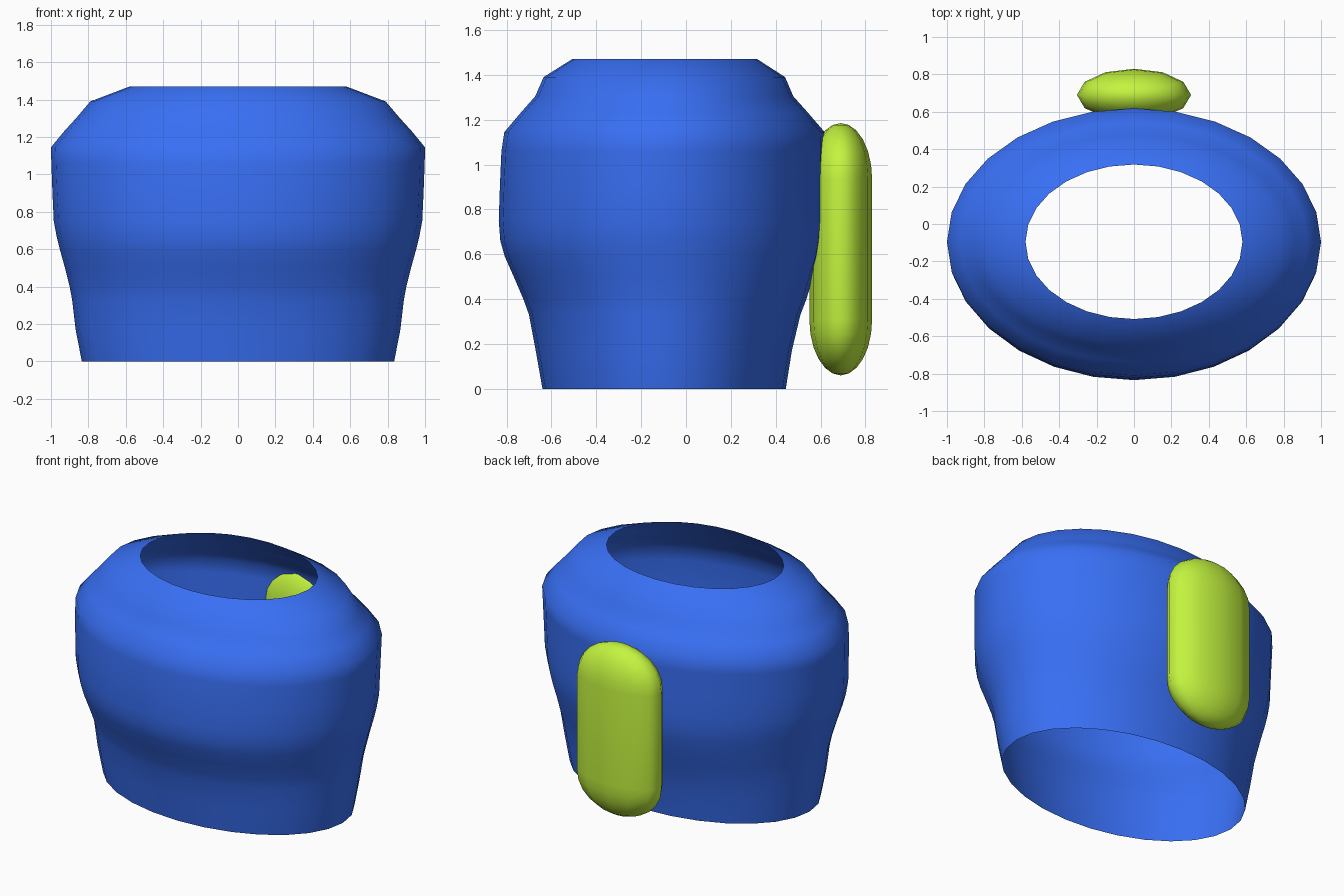
import bpy, bmesh
from math import sin, cos, pi

if "Cube" in bpy.data.objects:
    bpy.data.objects.remove(bpy.data.objects["Cube"])


def loft(name, rings, sides, color, poles=None):
    """Skin a stack of elliptical rings (z, half_x, y_min, y_max)."""
    bm = bmesh.new()
    loops = []
    for z, rx, y0, y1 in rings:
        cy, ry = (y0 + y1) / 2, (y1 - y0) / 2
        loops.append([bm.verts.new((rx * cos(2 * pi * i / sides),
                                    cy + ry * sin(2 * pi * i / sides), z))
                      for i in range(sides)])
    for a, b in zip(loops, loops[1:]):
        for i in range(sides):
            j = (i + 1) % sides
            bm.faces.new((a[i], a[j], b[j], b[i]))
    if poles:
        low, high = (bm.verts.new(p) for p in poles)
        for i in range(sides):
            j = (i + 1) % sides
            bm.faces.new((low, loops[0][j], loops[0][i]))
            bm.faces.new((high, loops[-1][i], loops[-1][j]))
    me = bpy.data.meshes.new(name)
    bm.to_mesh(me)
    bm.free()
    me.polygons.foreach_set("use_smooth", [True] * len(me.polygons))
    mat = bpy.data.materials.new(name + "_paint")
    mat.diffuse_color = color
    mat.use_nodes = True
    mat.node_tree.nodes["Principled BSDF"].inputs["Base Color"].default_value = mat.diffuse_color
    me.materials.append(mat)
    ob = bpy.data.objects.new(name, me)
    bpy.context.collection.objects.link(ob)
    return ob


# Open torso shell, leaning slightly towards the front
torso = [
    (0.00, 0.835, -0.640, 0.445),
    (0.17, 0.868, -0.670, 0.472),
    (0.33, 0.887, -0.700, 0.510),
    (0.40, 0.900, -0.725, 0.537),
    (0.50, 0.925, -0.768, 0.567),
    (0.59, 0.950, -0.808, 0.595),
    (0.66, 0.968, -0.828, 0.608),
    (0.75, 0.985, -0.835, 0.615),
    (0.90, 0.992, -0.830, 0.615),
    (1.06, 0.998, -0.823, 0.618),
    (1.145, 1.00, -0.810, 0.618),
    (1.23, 0.930, -0.738, 0.545),
    (1.305, 0.862, -0.672, 0.478),
    (1.39, 0.790, -0.635, 0.442),
    (1.47, 0.580, -0.508, 0.318),
]
loft("torso_shell", torso, 28, (0.04, 0.16, 0.91, 1))

# Flattened capsule tank on the back
CY, RX, RY, Z0, Z1, CAP = 0.69, 0.305, 0.14, 0.31, 0.935, 0.25
steps = [i * pi / 12 for i in range(6)]
half = [(sin(t) * CAP, cos(t)) for t in steps]
tank = [(Z0 - h, RX * k, CY - RY * k, CY + RY * k) for h, k in reversed(half)]
tank += [(Z1 + h, RX * k, CY - RY * k, CY + RY * k) for h, k in half]
loft("back_tank", tank, 12, (0.55, 0.91, 0.05, 1),
     [(0, CY, Z0 - CAP), (0, CY, Z1 + CAP)])
